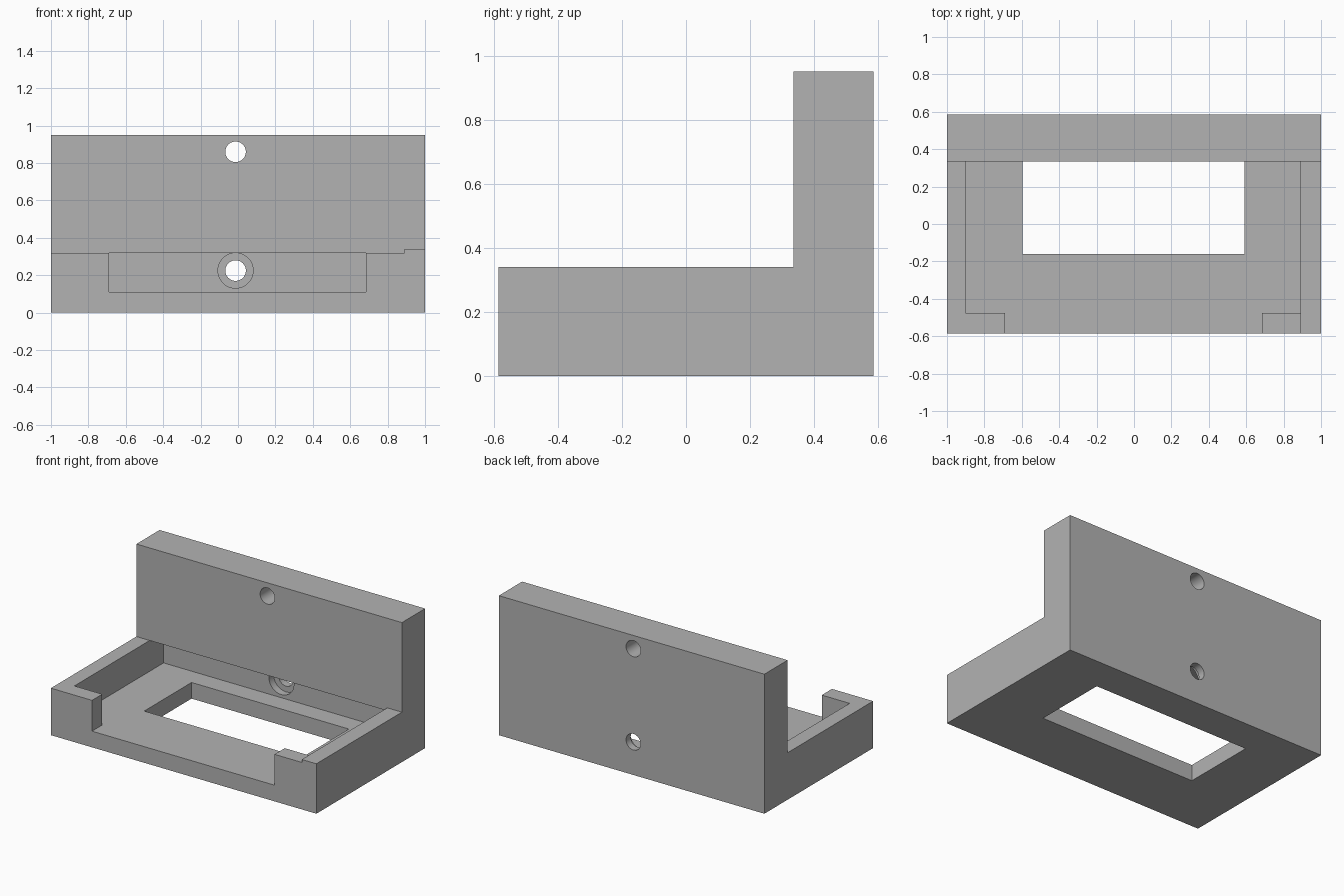
import bpy, bmesh, math
from mathutils import Matrix

if "Cube" in bpy.data.objects:
    bpy.data.objects.remove(bpy.data.objects["Cube"], do_unlink=True)

grey = bpy.data.materials.new("plain grey")
grey.use_nodes = True
colour = (0.45, 0.45, 0.45, 1)
grey.diffuse_color = colour
for node in grey.node_tree.nodes:
    if node.type == 'BSDF_PRINCIPLED':
        node.inputs["Base Color"].default_value = colour


def finish(name, bm):
    bmesh.ops.recalc_face_normals(bm, faces=bm.faces)
    mesh = bpy.data.meshes.new(name)
    bm.to_mesh(mesh)
    bm.free()
    mesh.materials.append(grey)
    obj = bpy.data.objects.new(name, mesh)
    bpy.context.collection.objects.link(obj)
    return obj


def side_profile(name, points, x0, x1):
    """Extrude a (y, z) outline along x."""
    bm = bmesh.new()
    face = bm.faces.new([bm.verts.new((x0, y, z)) for y, z in points])
    new = bmesh.ops.extrude_face_region(bm, geom=[face])["geom"]
    verts = [v for v in new if isinstance(v, bmesh.types.BMVert)]
    bmesh.ops.translate(bm, vec=(x1 - x0, 0, 0), verts=verts)
    return finish(name, bm)


def box(name, x0, x1, y0, y1, z0, z1):
    return side_profile(name, [(y0, z0), (y1, z0), (y1, z1), (y0, z1)], x0, x1)


def bore(name, x, z, radius, y0, y1):
    bm = bmesh.new()
    place = Matrix.Translation((x, (y0 + y1) / 2, z)) @ Matrix.Rotation(math.pi / 2, 4, 'X')
    bmesh.ops.create_cone(bm, cap_ends=True, segments=48, radius1=radius,
                          radius2=radius, depth=y1 - y0, matrix=place)
    return finish(name, bm)


# L-shaped body: tray base with upright back plate
front, back, plate, rim, floor = -0.585, 0.585, 0.335, 0.32, 0.11
bracket = side_profile("bracket", [(front, 0), (back, 0), (back, 0.95), (plate, 0.95),
                                   (plate, 0.34), (front, 0.34)], -1, 1)

cutters = [
    # lowers every rim except the raised one on the left arm
    box("rim_cutter", -1.1, 0.89, -0.7, plate, rim, 0.5),
    # tray pocket, running on underneath the back plate
    side_profile("pocket_cutter", [(-0.475, floor), (0.485, floor), (0.485, rim),
                                   (plate, rim), (plate, 0.5), (-0.475, 0.5)], -0.9, 0.89),
    # opening in the front lip
    box("front_gap_cutter", -0.69, 0.685, -0.7, -0.4, floor, 0.5),
    # window through the floor
    box("window_cutter", -0.595, 0.59, -0.16, 0.35, -0.1, 0.2),
    # screw holes and the counterbore of the lower one
    bore("upper_hole_cutter", -0.013, 0.86, 0.055, 0.2, 0.7),
    bore("lower_hole_cutter", -0.013, 0.225, 0.055, 0.42, 0.7),
    bore("counterbore_cutter", -0.013, 0.225, 0.094, 0.42, 0.535),
]
for cutter in cutters:
    cutter.hide_render = True
    mod = bracket.modifiers.new(cutter.name, 'BOOLEAN')
    mod.operation = 'DIFFERENCE'
    mod.solver = 'EXACT'
    mod.object = cutter

# Apply the cuts and smooth the bores
bpy.ops.object.select_all(action='DESELECT')
bracket.select_set(True)
bpy.context.view_layer.objects.active = bracket
for mod in list(bracket.modifiers):
    bpy.ops.object.modifier_apply(modifier=mod.name)
for cutter in cutters:
    bpy.data.objects.remove(cutter, do_unlink=True)
bpy.ops.object.shade_smooth_by_angle(angle=math.radians(30))
